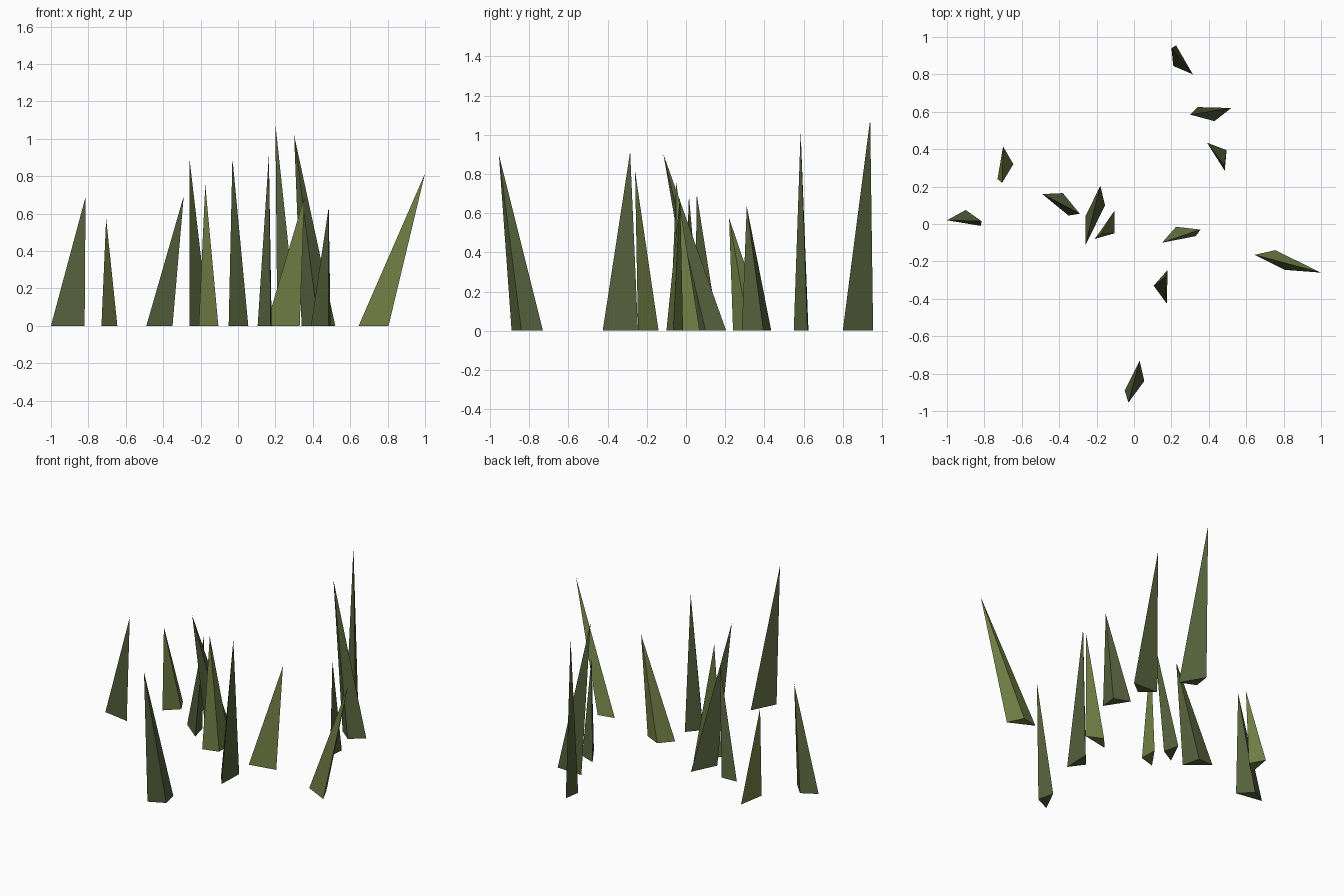
import bpy
import bmesh
from mathutils import Vector

default_cube = bpy.data.objects.get("Cube")
if default_cube:
    bpy.data.objects.remove(default_cube, do_unlink=True)


def make_material(name, red, green, blue):
    material = bpy.data.materials.new(name)
    material.use_nodes = True
    colour = (red, green, blue, 1)
    material.diffuse_color = colour
    shader = material.node_tree.nodes["Principled BSDF"]
    shader.inputs["Base Color"].default_value = colour
    shader.inputs["Roughness"].default_value = 1
    return material


dark_green = make_material("dark green", .09, .117, .044)
olive_green = make_material("olive green", .165, .21, .06)


def blade(name, material, base, tip):
    """A closed three-sided spike from a ground triangle up to a leaning tip."""
    bm = bmesh.new()
    corners = [bm.verts.new(Vector((x, y, 0))) for x, y in base]
    apex = bm.verts.new(Vector(tip))
    bm.faces.new(corners)
    for start, end in zip(corners, corners[1:] + corners[:1]):
        bm.faces.new((start, end, apex))
    bmesh.ops.recalc_face_normals(bm, faces=bm.faces[:])
    mesh = bpy.data.meshes.new(name)
    bm.to_mesh(mesh)
    bm.free()
    mesh.materials.append(material)
    grass = bpy.data.objects.new(name, mesh)
    bpy.context.collection.objects.link(grass)
    return grass


# Tall blades at the back
blade("back_tall_blade", dark_green,
      base=[(.225, .955), (.315, .8), (.21, .845)], tip=(.2, .94, 1.08))
blade("back_leaning_blade", dark_green,
      base=[(.34, .625), (.52, .62), (.43, .55)], tip=(.3, .585, 1.02))
blade("back_short_blade", dark_green,
      base=[(.39, .435), (.495, .395), (.485, .285)], tip=(.485, .31, .635))

# Blades on the right
blade("right_short_blade", olive_green,
      base=[(-.7, .415), (-.645, .32), (-.73, .24)], tip=(-.705, .22, .575))
blade("right_outer_blade", dark_green,
      base=[(-1, .02), (-.9, .075), (-.82, -.01)], tip=(-.815, .015, .69))
blade("right_inner_blade", dark_green,
      base=[(-.49, .16), (-.38, .165), (-.35, .045)], tip=(-.29, .055, .695))

# Blades around the middle
blade("middle_leaning_blade", dark_green,
      base=[(-.18, .205), (-.155, .1), (-.26, .04)], tip=(-.26, -.115, .9))
blade("middle_upright_blade", olive_green,
      base=[(-.105, .07), (-.105, -.05), (-.21, -.08)], tip=(-.175, -.05, .755))
blade("middle_left_blade", olive_green,
      base=[(.15, -.1), (.225, -.015), (.33, -.065)], tip=(.355, -.03, .69))

# Blades at the left and the front
blade("left_leaning_blade", olive_green,
      base=[(.645, -.165), (.755, -.14), (.805, -.245)], tip=(1, -.26, .815))
blade("front_upright_blade", dark_green,
      base=[(.105, -.33), (.18, -.245), (.175, -.425)], tip=(.165, -.285, .915))
blade("front_outer_blade", dark_green,
      base=[(.03, -.73), (.055, -.84), (-.05, -.89)], tip=(-.03, -.955, .9))
